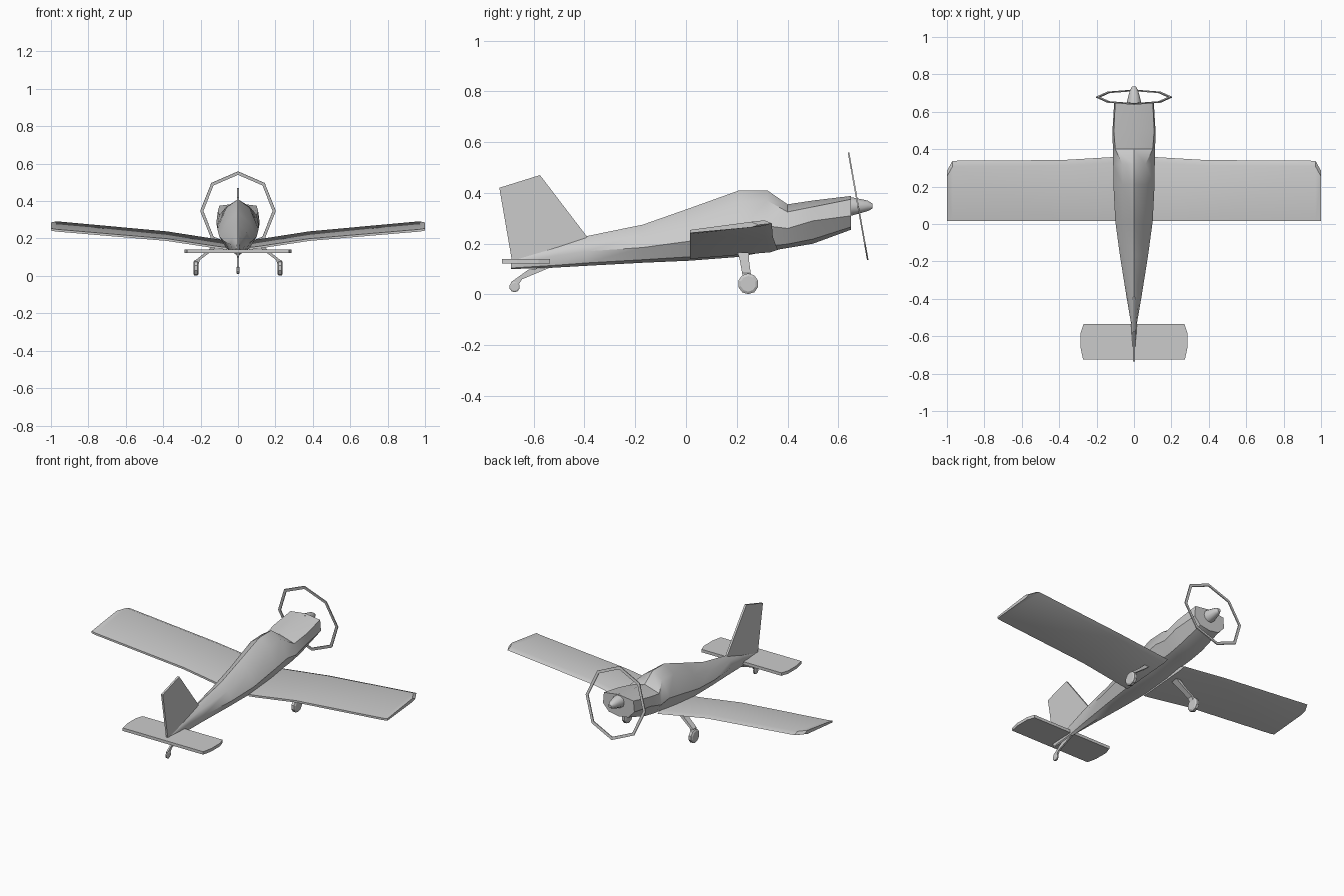
import bpy, bmesh, math
from mathutils import Vector

if "Cube" in bpy.data.objects:
    bpy.data.objects.remove(bpy.data.objects["Cube"])


def loft(name, rings, closed=False, mirror=False, smooth=0):
    """Skin a list of equal-length point loops."""
    bm = bmesh.new()
    vs = [[bm.verts.new(p) for p in r] for r in rings]
    n, m = len(vs), len(vs[0])
    for i in range(n if closed else n - 1):
        a, b = vs[i], vs[(i + 1) % n]
        for j in range(m):
            k = (j + 1) % m
            bm.faces.new((a[j], a[k], b[k], b[j]))
    if not closed:
        bm.faces.new(vs[0])
        bm.faces.new(vs[-1])
    bmesh.ops.recalc_face_normals(bm, faces=bm.faces)
    me = bpy.data.meshes.new(name)
    bm.to_mesh(me)
    bm.free()
    ob = bpy.data.objects.new(name, me)
    bpy.context.collection.objects.link(ob)
    if mirror:
        ob.modifiers.new("mirror", 'MIRROR')
    if smooth:
        bpy.ops.object.select_all(action='DESELECT')
        bpy.context.view_layer.objects.active = ob
        ob.select_set(True)
        bpy.ops.object.shade_smooth_by_angle(angle=math.radians(smooth))
    return ob


# Fuselage: y, bottom z, half width, its z, shoulder half width, its z, top z
stations = [
    (-.69, .100, .006, .12, .005, .132, .14),
    (-.53, .105, .016, .15, .012, .172, .185),
    (-.39, .113, .040, .17, .028, .205, .23),
    (-.17, .125, .075, .185, .050, .240, .275),
    (.015, .133, .100, .21, .062, .285, .34),
    (.21, .148, .110, .25, .062, .365, .41),
    (.32, .170, .111, .27, .062, .370, .41),
    (.40, .183, .113, .26, .100, .325, .355),
    (.50, .200, .115, .29, .108, .345, .37),
    (.65, .255, .106, .31, .100, .375, .388),
]


def fuselage_ring(y, zb, w, zw, sw, sz, zt):
    half = [(w * .62, zb + (zw - zb) * .2), (w, zw), (sw, sz)]
    pts = [(0, zb)] + half + [(0, zt)] + [(-x, z) for x, z in half[::-1]]
    return [(x, y, z) for x, z in pts]


loft("fuselage", [fuselage_ring(*s) for s in stations], smooth=35)


# Wings: x, leading edge y, trailing edge z, leading edge z
def wing_ring(x, yl, zt, zl):
    return [(x, .015, zt + .006), (x, yl - .03, zl), (x, yl, zl - .012),
            (x, yl - .03, zl - .022), (x, .015, zt - .006)]


loft("wing", [wing_ring(*s) for s in [
    (.06, .362, .146, .188), (.11, .358, .152, .196), (.38, .342, .193, .238),
    (.97, .338, .243, .292), (1.0, .285, .248, .286)]], mirror=True, smooth=30)


# Flat plates: an outline extruded along one axis
def plate(name, outline, axis, lo, hi):
    def ring(c):
        return [p[:axis] + (c,) + p[axis:] for p in outline]
    return loft(name, [ring(lo), ring(hi)])


plate("tail_fin", [(-.685, .13), (-.735, .42), (-.575, .47), (-.39, .228),
                   (-.45, .15)], 0, -.006, .006)
plate("tailplane", [(-.27, -.535), (.27, -.535), (.285, -.58), (.285, -.665),
                    (.272, -.725), (-.272, -.725), (-.285, -.665),
                    (-.285, -.58)], 2, .122, .14)


# Wheels: chamfered discs lying across x
def wheel(name, x, y, z, r, w, mirror=False):
    def ring(dx, rr):
        return [(x + dx, y + rr * math.cos(a), z + rr * math.sin(a))
                for a in (math.tau * (i + .5) / 10 for i in range(10))]
    loft(name, [ring(-w, r * .75), ring(-w * .6, r), ring(w * .6, r),
                ring(w, r * .75)], mirror=mirror)


wheel("main_wheel", .225, .245, .042, .041, .014, True)
wheel("tail_wheel", 0, -.675, .03, .021, .007)


# Main gear legs: rectangular bar bending from the wing to the axle
def leg_ring(x, y, z, hx, hy):
    return [(x - hx, y - hy, z), (x + hx, y - hy, z),
            (x + hx, y + hy, z), (x - hx, y + hy, z)]


loft("main_gear_leg", [
    leg_ring(.115, .225, .165, .016, .022), leg_ring(.15, .23, .135, .013, .018),
    leg_ring(.215, .238, .085, .011, .017), leg_ring(.222, .245, .045, .006, .012)],
    mirror=True)
plate("tail_wheel_strut", [(-.53, .108), (-.62, .098), (-.69, .048),
                           (-.675, .025), (-.655, .045), (-.645, .06)],
      0, -.005, .005)


# Spinner: tapered round nose
def spinner_ring(y, r, z):
    return [(r * math.cos(a), y, z + r * math.sin(a))
            for a in (math.tau * i / 10 for i in range(10))]


loft("spinner", [spinner_ring(.63, .042, .345), spinner_ring(.66, .036, .347),
                 spinner_ring(.715, .022, .349), spinner_ring(.735, .010, .348)],
     smooth=40)

# Propeller arc: thin tilted octagonal hoop
centre = Vector((0, .678, .347))
up = Vector((0, -.176, .984))
normal = Vector((0, .984, .176))
hoop = []
for i in range(8):
    a = math.tau * i / 8
    d = Vector((math.sin(a) * .94, 0, 0)) + up * math.cos(a)
    hoop.append([centre + d * r + normal * t for r, t in
                 ((.215, -.003), (.215, .003), (.197, .003), (.197, -.003))])
loft("propeller_arc", hoop, closed=True)
